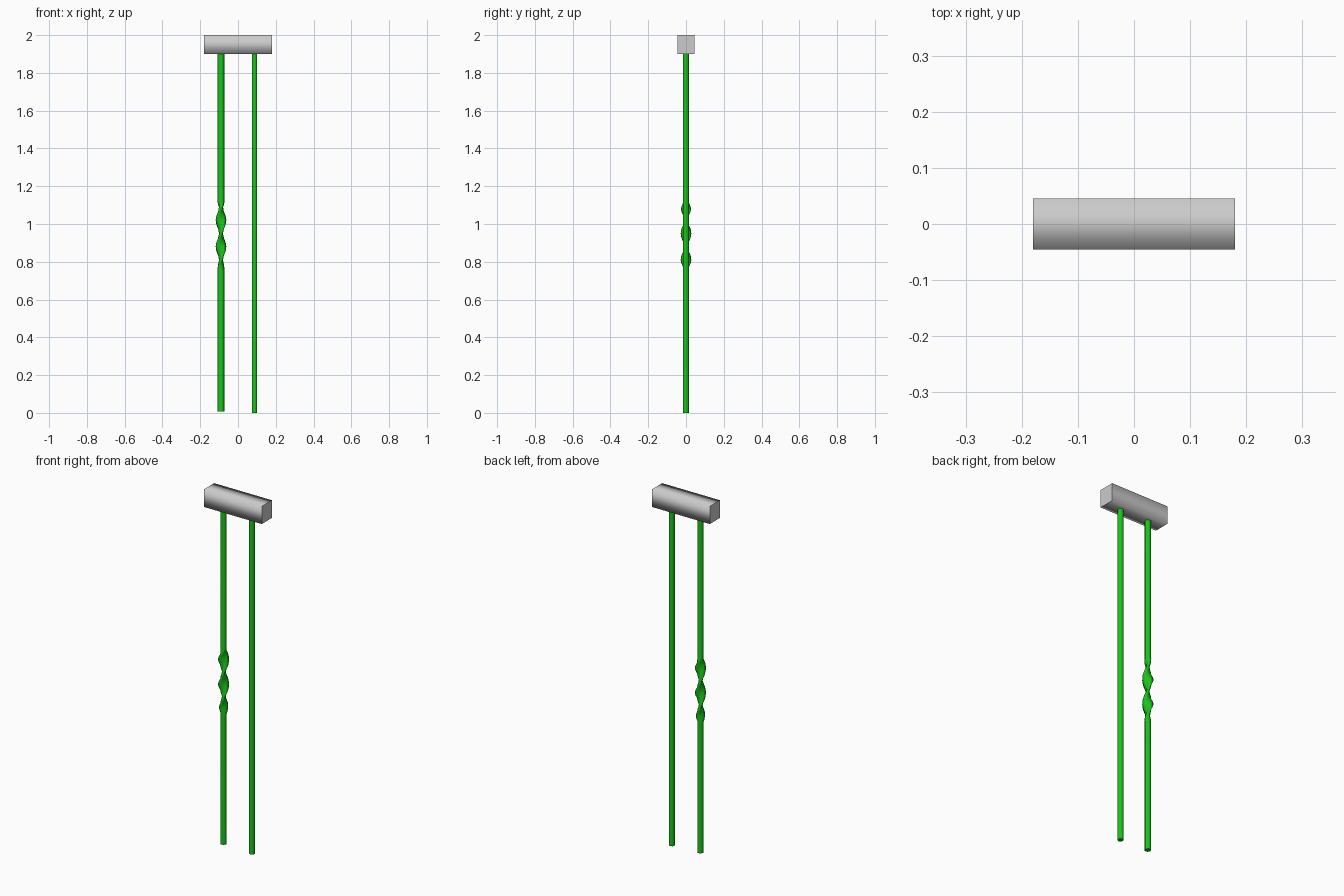
import bpy, bmesh, math

if "Cube" in bpy.data.objects:
    bpy.data.objects.remove(bpy.data.objects["Cube"])

green = bpy.data.materials.new("green")
green.diffuse_color = (0.01, 0.55, 0.01, 1)
green.use_nodes = True
green.node_tree.nodes["Principled BSDF"].inputs["Base Color"].default_value = green.diffuse_color


def loft(name, rings, mat=None, sharp_caps=True):
    """Skin a stack of matching rings and cap both ends."""
    bm = bmesh.new()
    loops = [[bm.verts.new(p) for p in ring] for ring in rings]
    n = len(loops[0])
    for a, b in zip(loops, loops[1:]):
        for i in range(n):
            j = (i + 1) % n
            bm.faces.new((a[i], a[j], b[j], b[i]))
    caps = [bm.faces.new(loops[0][::-1]), bm.faces.new(loops[-1])]
    bmesh.ops.recalc_face_normals(bm, faces=bm.faces[:])
    for f in bm.faces:
        f.smooth = True
    for cap in caps:
        for e in cap.edges:
            e.smooth = not sharp_caps
    mesh = bpy.data.meshes.new(name)
    bm.to_mesh(mesh)
    bm.free()
    obj = bpy.data.objects.new(name, mesh)
    bpy.context.collection.objects.link(obj)
    if mat:
        mesh.materials.append(mat)
    return obj


def section(x, z, major, minor, turn=0.0):
    """Six-sided section, stretched along one axis and then turned."""
    pts = []
    for i in range(6):
        t = math.tau * i / 6
        u, v = major * math.cos(t), minor * math.sin(t)
        pts.append((x + u * math.cos(turn) - v * math.sin(turn),
                    u * math.sin(turn) + v * math.cos(turn), z))
    return pts


# Grey block across the top, running along x
loft("top_block", [[(x, -0.045, 1.9), (x, 0.045, 1.9), (x, 0.045, 2.0), (x, -0.045, 2.0)]
                   for x in (-0.18, 0.18)])

# Plain rod
loft("plain_rod", [section(0.088, z, 0.0165, 0.0155, math.pi / 2) for z in (0.0, 1.92)], green)

# Rod with a flattened, twisted middle
R, LOW, HIGH, STEPS = 0.0175, 0.74, 1.1133, 32
rings = [section(-0.09, 0.008, R, R)]
for i in range(STEPS + 1):
    z = LOW + (HIGH - LOW) * i / STEPS
    flat = max(0.0, min(1.0, (z - LOW) / 0.06, (HIGH - z) / 0.035))
    turn = math.pi * (z - LOW) / 0.14
    rings.append(section(-0.09, z, R + (0.028 - R) * flat, R + (0.011 - R) * flat, turn))
rings.append(section(-0.09, 1.92, R, R, math.pi * (HIGH - LOW) / 0.14))
loft("twisted_rod", rings, green)
